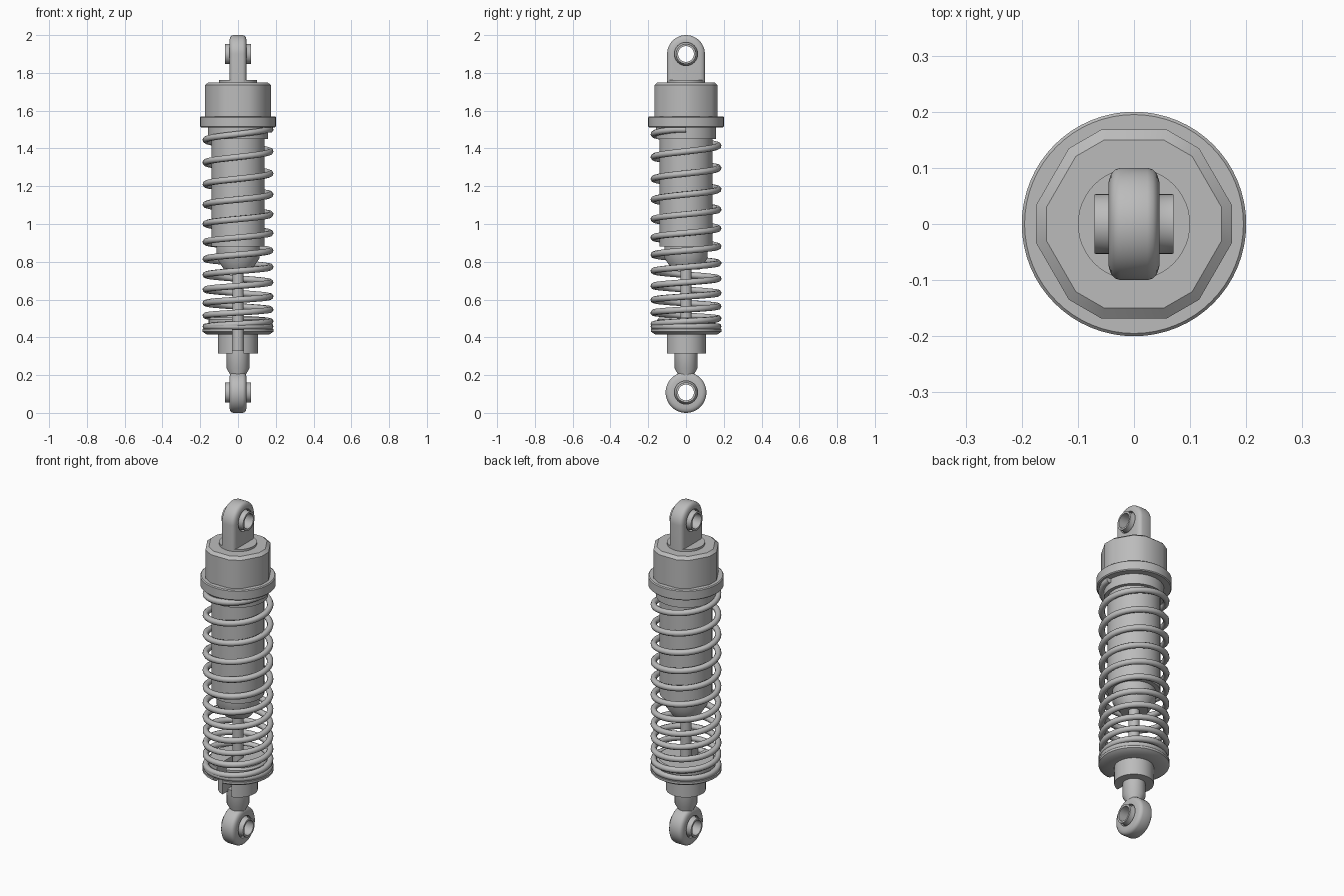
import bpy, bmesh, math
from mathutils import Matrix

cube = bpy.data.objects.get("Cube")
if cube:
    bpy.data.objects.remove(cube, do_unlink=True)

grey = bpy.data.materials.new("Satin grey")
grey.use_nodes = True
grey.diffuse_color = (0.5, 0.5, 0.5, 1)
grey.node_tree.nodes["Principled BSDF"].inputs["Base Color"].default_value = grey.diffuse_color


def finish(name, bm, smooth=True):
    bmesh.ops.recalc_face_normals(bm, faces=bm.faces)
    mesh = bpy.data.meshes.new(name)
    bm.to_mesh(mesh)
    bm.free()
    obj = bpy.data.objects.new(name, mesh)
    bpy.context.collection.objects.link(obj)
    mesh.materials.append(grey)
    if smooth:
        activate(obj)
        bpy.ops.object.shade_smooth_by_angle(angle=math.radians(35))
    return obj


def activate(obj):
    bpy.ops.object.select_all(action="DESELECT")
    obj.select_set(True)
    bpy.context.view_layer.objects.active = obj


def lathe(name, profile, closed=False, along_x=False, z=0, steps=48):
    """Spin (radius, height) points about z, or about x at height z."""
    bm = bmesh.new()
    verts = [bm.verts.new((r, 0, h)) for r, h in profile]
    pairs = list(zip(verts, verts[1:]))
    if closed:
        pairs.append((verts[-1], verts[0]))
    edges = [bm.edges.new(p) for p in pairs]
    bmesh.ops.spin(bm, geom=verts + edges, axis=(0, 0, 1), cent=(0, 0, 0),
                   angle=math.tau, steps=steps, use_duplicate=False)
    bmesh.ops.remove_doubles(bm, verts=bm.verts, dist=1e-5)
    if along_x:
        bm.transform(Matrix.Translation((0, 0, z)) @ Matrix.Rotation(math.pi / 2, 4, "Y"))
    return finish(name, bm)


def loft(name, rings):
    """Join equal point rings and close both ends."""
    bm = bmesh.new()
    loops = [[bm.verts.new(p) for p in ring] for ring in rings]
    n = len(loops[0])
    for a, b in zip(loops, loops[1:]):
        for i in range(n):
            j = (i + 1) % n
            bm.faces.new((a[i], a[j], b[j], b[i]))
    bm.faces.new(loops[0])
    bm.faces.new(loops[-1])
    return finish(name, bm)


def cut(obj, cutter):
    cutter.hide_render = True
    mod = obj.modifiers.new("Cut", "BOOLEAN")
    mod.operation, mod.object, mod.solver = "DIFFERENCE", cutter, "EXACT"
    activate(obj)
    bpy.ops.object.modifier_apply(modifier=mod.name)
    bpy.data.objects.remove(cutter, do_unlink=True)
    bpy.ops.object.shade_smooth_by_angle(angle=math.radians(35))


# Damper body with stepped top and tapered seal end
lathe("damper_body", [(0, 0.76), (0.075, 0.76), (0.115, 0.82), (0.115, 0.88), (0.14, 0.88),
                      (0.14, 1.45), (0.16, 1.45), (0.16, 1.53), (0, 1.53)])
lathe("piston_rod", [(0, 0.28), (0.03, 0.28), (0.03, 0.8), (0, 0.8)], steps=32)

# Threaded-collar style ring under the cap
lathe("spring_collar", [(0, 1.51), (0.195, 1.51), (0.2, 1.515), (0.2, 1.565),
                        (0.195, 1.57), (0, 1.57)], steps=64)


# Hexagonal cap with trimmed corners and a chamfered top
def cap_ring(radius, z):
    half = math.radians(10.7)
    angles = [k * math.pi / 3 + s * half for k in range(6) for s in (-1, 1)]
    return [(radius * math.cos(a), radius * math.sin(a), z) for a in angles]


loft("top_cap", [cap_ring(0.178, 1.56), cap_ring(0.178, 1.735), cap_ring(0.159, 1.75)])
lathe("cap_boss", [(0, 1.74), (0.1, 1.74), (0.1, 1.762), (0, 1.762)])


# Upper lug: arched plate with rounded rim
def arch(x, inset):
    r = 0.1 - inset
    arc = [math.pi * i / 32 for i in range(33)]
    return ([(x, r, 1.755)] + [(x, r * math.cos(a), 1.9 + r * math.sin(a)) for a in arc]
            + [(x, -r, 1.755)])


rim = [(-0.045, 0.024), (-0.041, 0.011), (-0.034, 0.003), (-0.024, 0)]
rim += [(-x, i) for x, i in reversed(rim)]
upper_lug = loft("upper_lug", [arch(x, i) for x, i in rim])
cut(upper_lug, lathe("lug_cutter", [(0, -0.1), (0.062, -0.1), (0.062, 0.1), (0, 0.1)],
                     along_x=True, z=1.9))

# Lower eye ring and its stem
eye_outer = [(0.108 - i, x) for x, i in rim]
lathe("lower_eye", eye_outer + [(0.062, 0.045), (0.062, -0.045)],
      closed=True, along_x=True, z=0.108)
stem = lathe("rod_end_stem", [(0, 0.14), (0.043, 0.14), (0.043, 0.205), (0.06, 0.235),
                              (0.06, 0.33), (0, 0.33)], steps=32)
cut(stem, lathe("stem_cutter", [(0, -0.1), (0.08, -0.1), (0.08, 0.1), (0, 0.1)],
                along_x=True, z=0.108))

# Pivot balls with sleeves through both eyes
ball = [(0.066 * math.cos(a), 0.066 * math.sin(a))
        for a in (math.radians(d) for d in range(-36, 37, 9))]
for name, z in (("upper_pivot_ball", 1.9), ("lower_pivot_ball", 0.108)):
    lathe(name, [(0.042, -0.07), (0.053, -0.07)] + ball + [(0.053, 0.07), (0.042, 0.07)],
          closed=True, along_x=True, z=z, steps=40)

# Lower spring perch, slotted at the front so it slips over the rod
perch = lathe("spring_perch", [(0, 0.315), (0.105, 0.315), (0.105, 0.415), (0.165, 0.415),
                               (0.188, 0.43), (0.188, 0.443), (0.155, 0.443),
                               (0.155, 0.495), (0.145, 0.505), (0, 0.505)], steps=64)
slot = bmesh.new()
bmesh.ops.create_cube(slot, size=1, matrix=Matrix.Translation((0, -0.15, 0.4))
                      @ Matrix.Diagonal((0.058, 0.3, 0.4, 1)))
cut(perch, finish("slot_cutter", slot, smooth=False))

# Progressive coil spring
curve = bpy.data.curves.new("coil_spring", "CURVE")
curve.dimensions = "3D"
curve.bevel_depth = 0.017
curve.bevel_resolution = 2
curve.use_fill_caps = True
turns, per_turn = 12.5, 40
count = int(turns * per_turn) + 1
path = curve.splines.new("POLY")
path.points.add(count - 1)
for i, point in enumerate(path.points):
    t = i / per_turn - 1
    a = math.pi + t * math.tau
    z = max(0.457, 0.455 + 0.057 * t + 0.003 * t * t)
    point.co = (0.171 * math.cos(a), 0.171 * math.sin(a), min(z, 1.5), 1)
spring = bpy.data.objects.new("coil_spring", curve)
bpy.context.collection.objects.link(spring)
curve.materials.append(grey)
activate(spring)
bpy.ops.object.convert(target="MESH")
bpy.ops.object.shade_smooth_by_angle(angle=math.radians(50))
